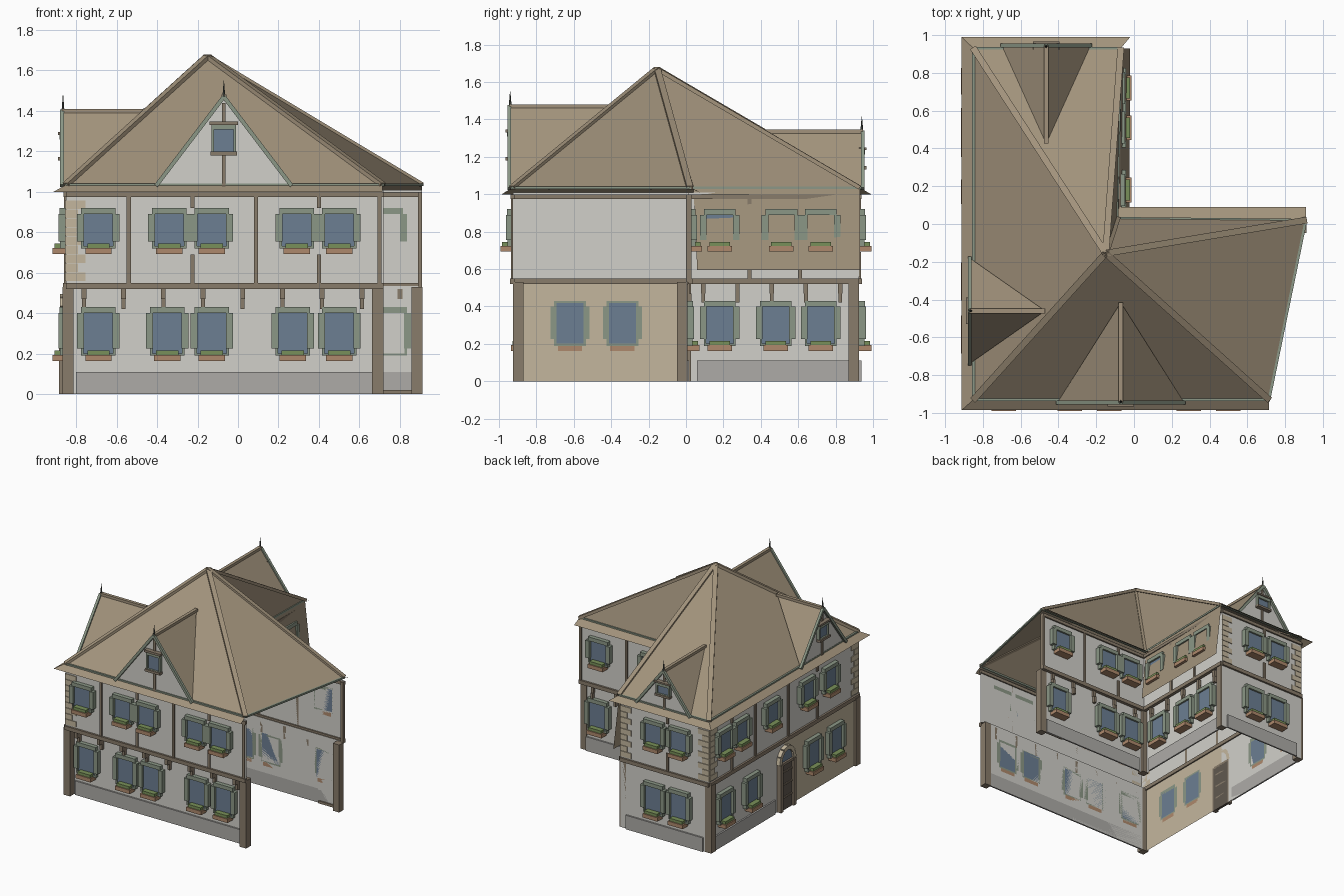
import bpy, bmesh
from mathutils import Vector, Matrix

if "Cube" in bpy.data.objects:
    bpy.data.objects.remove(bpy.data.objects["Cube"])

COL = dict(plaster=(.64, .63, .59), roof=(.36, .29, .20), timber=(.25, .20, .145), green=(.26, .31, .24),
           glass=(.15, .21, .29), planter=(.42, .25, .15), leaves=(.19, .28, .10), stone=(.42, .41, .39),
           sand=(.55, .47, .34), door=(.12, .10, .08), iron=(.06, .07, .06))
mats, parts = {}, {}
for k, c in COL.items():
    mats[k] = bpy.data.materials.new(k)
    mats[k].diffuse_color = (*c, 1)


def bm_for(name, mat):
    return parts.setdefault(name, (bmesh.new(), mat))[0]


def sheet(name, mat, pts):
    bm = bm_for(name, mat)
    bm.faces.new([bm.verts.new(p) for p in pts])


def beam(name, mat, p, q, w, h):
    # rectangular bar between two points
    p, q = Vector(p), Vector(q)
    z = (q - p).normalized()
    x = z.cross(Vector((0, 0, 1)))
    x = x.normalized() if x.length > 1e-4 else Vector((1, 0, 0))
    y = z.cross(x)
    m = Matrix((x, y, z)).transposed().to_4x4()
    m.translation = (p + q) / 2
    bmesh.ops.create_cube(bm_for(name, mat), size=1,
                          matrix=m @ Matrix.Diagonal((w, h, (q - p).length, 1)))


class Wall:
    """Wall facing along axis 'x' or 'y' with sign s; u is the other world axis, d is outward depth."""
    def __init__(self, axis, s, at):
        self.axis, self.s, self.at = axis, s, at

    def pt(self, u, d, z):
        n = self.at + self.s * d
        return (n, u, z) if self.axis == 'x' else (u, n, z)

    def box(self, name, mat, u0, u1, z0, z1, d0, d1):
        a, b = Vector(self.pt(u0, d0, z0)), Vector(self.pt(u1, d1, z1))
        m = Matrix.Translation((a + b) / 2) @ Matrix.Diagonal((*[abs(v) for v in b - a], 1))
        bmesh.ops.create_cube(bm_for(name, mat), size=1, matrix=m)

    def plane(self, name, mat, u0, u1, z0, z1):
        sheet(name, mat, [self.pt(u, 0, z) for u, z in ((u0, z0), (u1, z0), (u1, z1), (u0, z1))])

    def window(self, u, z0, z1, hw=.085, planter=True):
        b = .012
        self.box('window_glass', 'glass', u - hw + b, u + hw - b, z0 + b, z1 - b, 0, .018)
        for s in (-1, 1):
            self.box('window_frames', 'green', u + s * hw, u + s * (hw - b), z0, z1, 0, .03)
        self.box('window_frames', 'green', u - hw, u + hw, z1 - .03, z1, 0, .032)
        self.box('window_frames', 'green', u - hw, u + hw, z0, z0 + b, 0, .03)
        if planter:
            for s in (-1, 1):
                self.box('shutters', 'green', u + s * (hw - .015), u + s * (hw + .02), z0 + .035, z1 - .03, 0, .038)
            self.box('planters', 'planter', u - .065, u + .065, z0 - .027, z0 + .003, 0, .066)
            self.box('planter_leaves', 'leaves', u - .055, u + .055, z0 + .003, z0 + .025, .01, .058)

    def quoins(self, u, s, z0=.56, z1=.96, n=9):
        # alternating corner stones
        h = (z1 - z0) / n
        for i in range(n):
            w = .06 if i % 2 else .095
            self.box('quoins', 'sand', u, u + s * w, z0 + i * h, z0 + (i + .93) * h, 0, .006)

    def floor_trim(self, u0, u1, brackets):
        # beams between floors and under the eaves
        self.box('floor_beams', 'timber', u0, u1, .52, .55, -.01, .015)
        self.box('wall_plates', 'timber', u0, u1, .975, 1.0, -.01, .012)
        n = max(1, round((u1 - u0) / .2))
        if brackets:
            for i in range(n):
                u = u0 + (u1 - u0) * (i + .45) / n
                self.box('brackets', 'timber', u - .012, u + .012, .47, .52, -brackets, 0)
                self.box('brackets', 'timber', u - .01, u + .01, .42, .47, -brackets, .025 - brackets)

    def studs(self, full, short):
        for u in full:
            self.box('timber_studs', 'timber', u - .01, u + .01, .55, .98, 0, .01)
        for u in short:
            for a, b in ((.55, .69), (.92, .98)):
                self.box('timber_studs', 'timber', u - .01, u + .01, a, b, 0, .01)

    def dormer(self, u, hw, top, length):
        # gable with two roof slopes, trim, window and finial
        b, h = 1.03, top - 1.03
        L, R, T, E = (self.pt(u - hw, .02, b), self.pt(u + hw, .02, b), self.pt(u, .02, top), self.pt(u, -length, top))
        sheet('dormer_roofs', 'roof', [L, T, E])
        sheet('dormer_roofs', 'roof', [R, E, T])
        sheet('dormer_gables', 'plaster', [self.pt(u - hw, .005, b), self.pt(u + hw, .005, b), self.pt(u, .005, top)])
        for p in (L, R):
            beam('dormer_trim', 'green', p, T, .02, .02)
        beam('dormer_ridges', 'roof', T, E, .025, .02)
        self.box('dormer_posts', 'timber', u - .009, u + .009, b, top - .03, 0, .014)
        self.box('dormer_sills', 'timber', u - .065, u + .065, b + .34 * h, b + .36 * h + .01, 0, .04)
        self.window(u, b + .36 * h, b + .70 * h, .06, False)
        self.box('dormer_hoods', 'timber', u - .07, u + .07, b + .68 * h, b + .72 * h, 0, .04)
        bmesh.ops.create_cone(bm_for('finials', 'iron'), segments=6, radius1=.009, radius2=.001, depth=.09,
                              matrix=Matrix.Translation(Vector(self.pt(u, .015, top + .035))))


front_lo, front_up = Wall('y', -1, -.87), Wall('y', -1, -.925)
left, back = Wall('x', -1, -.85), Wall('y', 1, .925)
court_x_lo, court_x_up = Wall('x', 1, -.105), Wall('x', 1, -.08)
court_y_lo, court_y_up = Wall('y', 1, .005), Wall('y', 1, .02)

# wall: (lower, upper, range, lower windows, upper windows, bracket depth)
rows = [
    (front_lo, front_up, (-.85, .72), (-.69, -.35, -.13, .27, .50), (-.69, -.34, -.13, .29, .50), .055),
    (left, left, (-.925, .925), (-.62, -.34, .42, .75), (-.55, -.27, .17, .55, .76), 0),
    (back, back, (-.85, -.08), (-.60, -.38), (-.60, -.38), 0),
    (court_x_lo, court_x_up, (.01, .925), (.18, .48, .72), (.18, .51, .72), .025),
    (court_y_lo, court_y_up, (-.09, .91), (.05, .28, .75), (.07, .28, .73), .015)]
for lo, up, (u0, u1), wl, wu, br in rows:
    if lo is left:
        lo.plane('lower_wall_sand', 'sand', u0, 0, 0, .535)
        lo.plane('lower_walls', 'plaster', 0, u1, 0, .535)
        lo.box('plinth', 'stone', .12, u1 - .05, 0, .11, 0, .012)
    else:
        lo.plane('lower_walls', 'plaster', u0, u1, 0, .535)
        lo.box('plinth', 'stone', u0 + .05, u1 - .05, 0, .11, 0, .012)
    up.plane('upper_walls', 'plaster', u0, u1, .535, 1.01)
    if lo is not up:
        sheet('jetty_soffits', 'timber', [lo.pt(u0, 0, .535), lo.pt(u1, 0, .535), up.pt(u1, 0, .535), up.pt(u0, 0, .535)])
    up.floor_trim(u0, u1, br)
    for u in wl:
        lo.window(u, .19, .43)
    for u in wu:
        up.window(u, .72, .92)

# timber studs and corner stones
front_up.studs((-.54, .09, .70), (-.225, .40))
left.studs((-.05, .36), (-.41, .65))
back.studs((), (-.49,))
court_y_up.studs((.5, .90), (.17,))
court_x_up.studs((.34,), (.61,))
for w, u, s in ((front_up, -.85, 1), (left, -.925, 1), (left, .925, -1), (back, -.85, 1), (back, -.08, -1)):
    w.quoins(u, s)

# corner posts
for x, y in ((-.84, -.897), (.69, -.897), (.885, -.02), (-.1, .897), (-.84, .897), (-.09, .0)):
    beam('corner_posts', 'timber', (x, y, 0), (x, y, .53), .056, .056)
beam('corner_posts', 'timber', (.90, .01, .53), (.90, .01, 1.0), .02, .02)
court_y_lo.box('base_beam', 'timber', .7, .86, 0, .02, -.01, .01)

# arched door in the left wall
left.box('door', 'door', -.09, .07, 0, .36, 0, .02)
for s in (-.09, .07):
    left.box('door_frame', 'timber', s - .015, s + .015, 0, .37, 0, .035)
left.box('door_frame', 'timber', -.1, .08, .355, .375, 0, .03)
for k in (.1, .2, .3):
    left.box('door_rails', 'timber', -.07, .05, k - .006, k + .006, 0, .026)
arch = [Vector(left.pt(-.01 + .09 * c, .015, .37 + .11 * s)) for c, s in
        ((-1, 0), (-.87, .5), (-.5, .87), (0, 1), (.5, .87), (.87, .5), (1, 0))]
sheet('door_fanlight', 'glass', arch)
for p, q in zip(arch, arch[1:]):
    beam('door_arch', 'sand', p, q, .03, .03)

# main roof fanned from one apex over the L-shaped eaves
apex, ez, oz = (-.15, -.155, 1.67), 1.035, 1.0
eaves = [(-.85, -.93), (.715, -.93), (.91, .02), (-.09, .03), (-.07, .93), (-.85, .93)]
outer = [(-.912, -.985), (.715, -.985), (.91, .09), (-.08, .09), (-.02, .99), (-.912, .99)]
for i in range(6):
    a, b, c, d = eaves[i], eaves[(i + 1) % 6], outer[(i + 1) % 6], outer[i]
    sheet('main_roof', 'roof', [(*a, ez), (*b, ez), apex])
    beam('hip_tiles', 'roof' if i != 3 else 'timber', (*a, ez), apex, .035, .022)
    beam('gutters', 'green' if i != 1 else 'timber', (*a, ez), (*b, ez), .014, .014)
    if i not in (1, 3):
        sheet('flared_eaves', 'roof', [(*a, ez), (*d, oz), (*c, oz), (*b, ez)])
# steep lean-to cladding over the courtyard side
sheet('courtyard_cladding', 'roof', [(-.085, .04, ez), (-.07, .93, ez), (-.02, .93, .595), (-.025, .06, .595)])

# gabled dormers
Wall('y', -1, -.925).dormer(-.07, .335, 1.47, .51)
Wall('x', -1, -.85).dormer(-.46, .28, 1.40, .38)
Wall('y', 1, .925).dormer(-.465, .235, 1.335, .50)

for name, (bm, mat) in parts.items():
    bmesh.ops.recalc_face_normals(bm, faces=bm.faces)
    me = bpy.data.meshes.new(name)
    bm.to_mesh(me)
    bm.free()
    me.materials.append(mats[mat])
    bpy.context.collection.objects.link(bpy.data.objects.new(name, me))

for m in bpy.data.materials:
    if m.users and not m.is_grease_pencil:
        m.use_nodes = True
        m.node_tree.nodes["Principled BSDF"].inputs["Base Color"].default_value = m.diffuse_color
